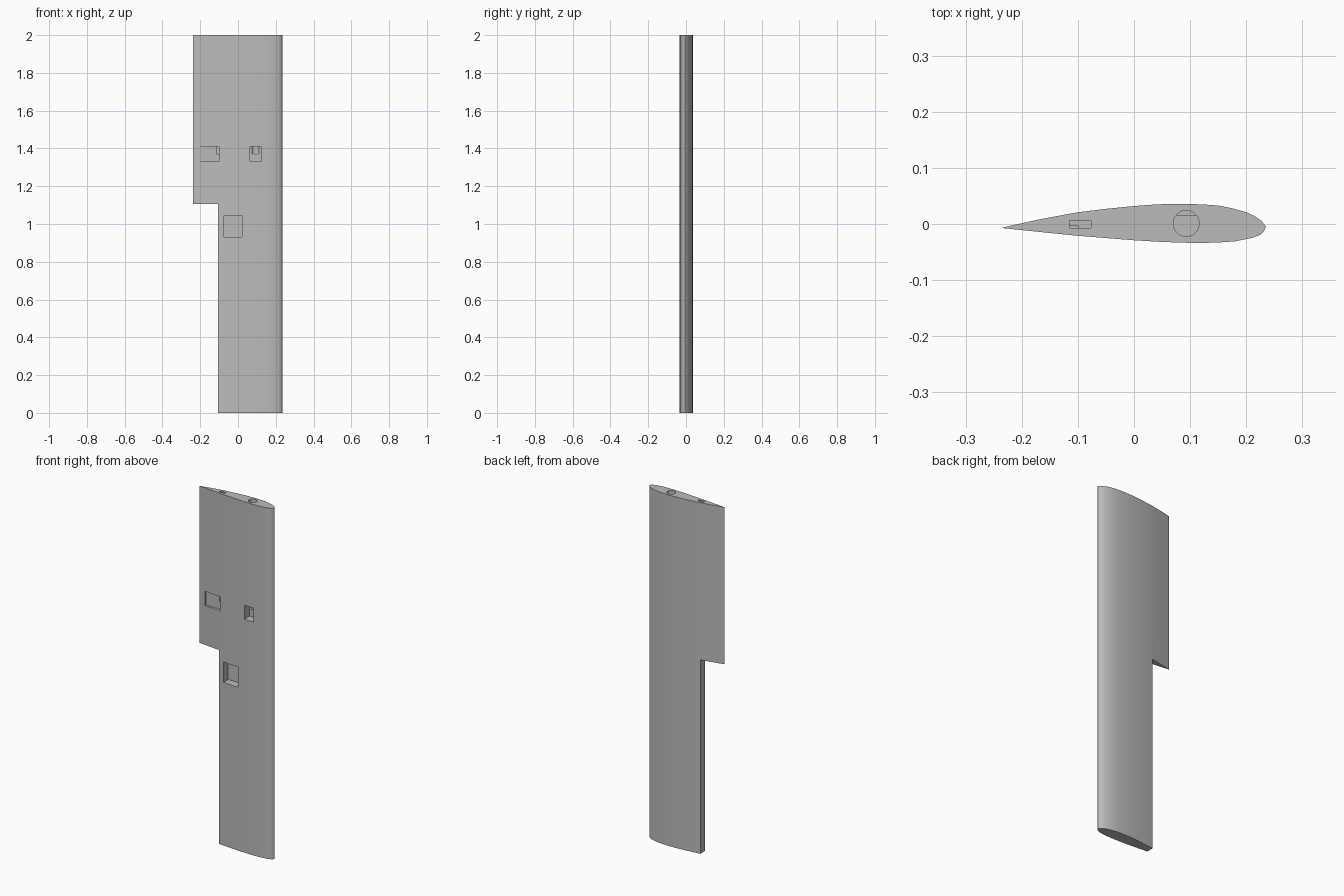
import bpy, bmesh
from mathutils import Matrix, Vector

cube = bpy.data.objects.get("Cube")
if cube:
    bpy.data.objects.remove(cube, do_unlink=True)

grey = bpy.data.materials.new("plain grey")
grey.use_nodes = True
grey.diffuse_color = (0.5, 0.5, 0.5, 1)
grey.node_tree.nodes["Principled BSDF"].inputs["Base Color"].default_value = (0.5, 0.5, 0.5, 1)


def finish(name, bm):
    mesh = bpy.data.meshes.new(name)
    bmesh.ops.recalc_face_normals(bm, faces=bm.faces)
    bm.to_mesh(mesh)
    bm.free()
    mesh.materials.append(grey)
    obj = bpy.data.objects.new(name, mesh)
    bpy.context.collection.objects.link(obj)
    return obj


def box(name, x, y, z):
    """Box spanning the three (low, high) ranges."""
    spans = (x, y, z)
    bm = bmesh.new()
    bmesh.ops.create_cube(bm, size=1)
    centre = Vector([(a + b) / 2 for a, b in spans])
    for v in bm.verts:
        v.co = centre + Vector([c * (b - a) for c, (a, b) in zip(v.co, spans)])
    return finish(name, bm)


def cylinder(name, x, y, radius, z):
    bm = bmesh.new()
    bmesh.ops.create_cone(bm, cap_ends=True, segments=40, radius1=radius, radius2=radius,
                          depth=z[1] - z[0],
                          matrix=Matrix.Translation((x, y, (z[0] + z[1]) / 2)))
    return finish(name, bm)


# Airfoil section extruded over the full span, trailing edge at -x
section = [(-0.237, -0.007), (-0.17, 0.008), (-0.1, 0.021), (-0.05, 0.027), (0, 0.032),
           (0.04, 0.035), (0.08, 0.036), (0.12, 0.035), (0.15, 0.033), (0.175, 0.028),
           (0.2, 0.021), (0.215, 0.014), (0.228, 0.005), (0.235, -0.005), (0.233, -0.011),
           (0.226, -0.019), (0.21, -0.025), (0.18, -0.031), (0.15, -0.033), (0.11, -0.034),
           (0.05, -0.032), (0, -0.029), (-0.1, -0.021), (-0.17, -0.014)]
bm = bmesh.new()
base = bm.faces.new([bm.verts.new((x, y, 0)) for x, y in section])
top = bmesh.ops.extrude_face_region(bm, geom=[base], use_keep_orig=True)
bmesh.ops.translate(bm, vec=(0, 0, 2),
                    verts=[g for g in top["geom"] if isinstance(g, bmesh.types.BMVert)])
wing = finish("wing_panel", bm)

# Trailing edge notch, front pockets, and channels sunk from the tip
cutters = [
    box("flap_notch", (-0.4, -0.105), (-0.2, 0.2), (-0.2, 1.105)),
    box("rear_pocket", (-0.2, -0.1), (-0.1, -0.003), (1.33, 1.41)),
    box("spar_pocket", (0.063, 0.122), (-0.1, 0.015), (1.33, 1.41)),
    box("servo_pocket", (-0.075, 0.02), (-0.1, 0.018), (0.93, 1.045)),
    box("pin_channel", (-0.115, -0.077), (-0.007, 0.006), (1.37, 2.1)),
    cylinder("spar_channel", 0.093, 0.001, 0.023, (1.37, 2.1)),
]
bpy.context.view_layer.objects.active = wing
for cutter in cutters:
    cutter.hide_render = True
    cut = wing.modifiers.new(cutter.name, "BOOLEAN")
    cut.operation = "DIFFERENCE"
    cut.solver = "EXACT"
    cut.object = cutter
    bpy.ops.object.modifier_apply(modifier=cut.name)
    bpy.data.objects.remove(cutter, do_unlink=True)

# Smooth skin with crisp cut edges
bpy.ops.object.select_all(action="DESELECT")
wing.select_set(True)
bpy.ops.object.shade_smooth_by_angle(angle=0.52)
